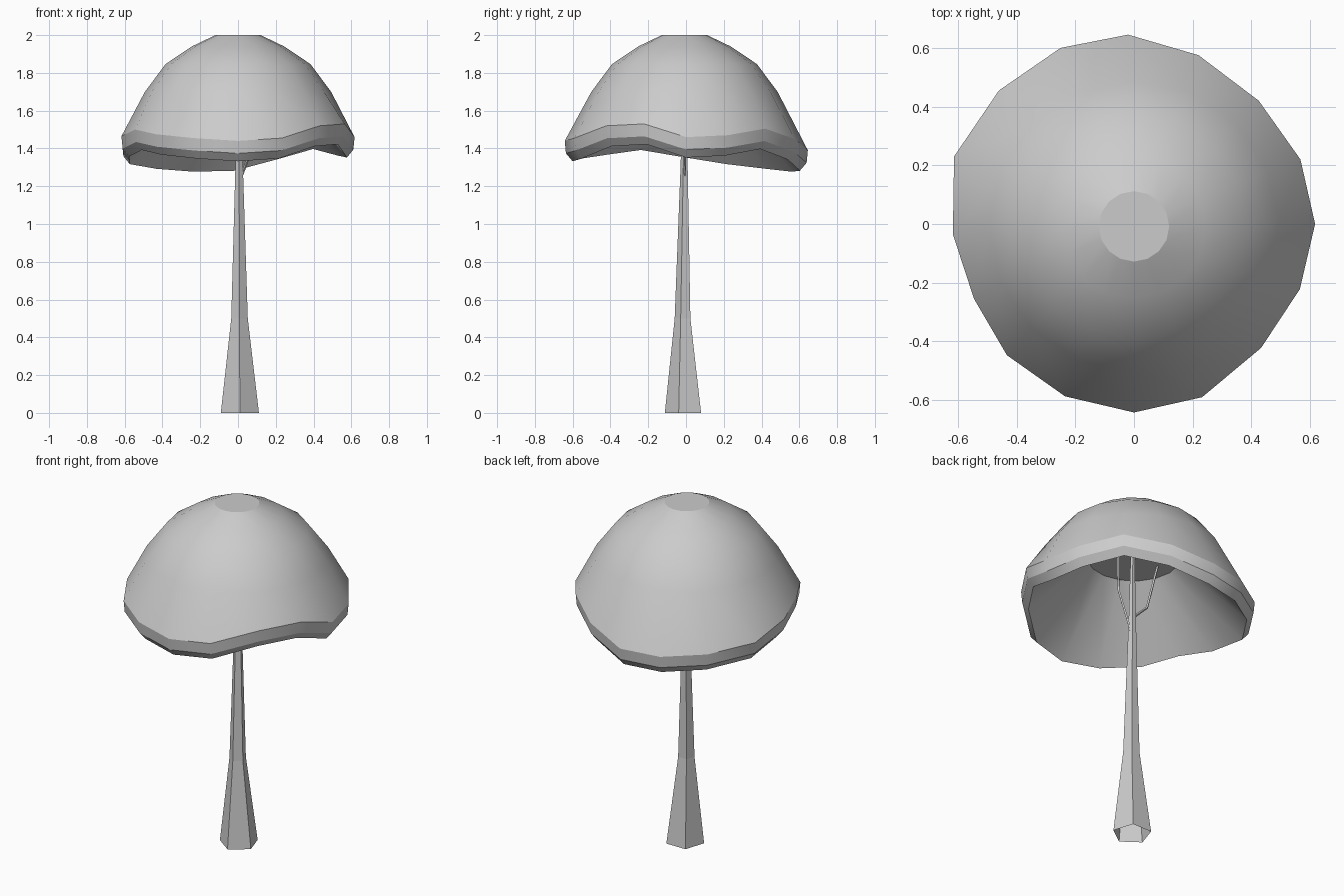
import bpy, bmesh
from math import cos, sin, pi
from mathutils import Vector

if "Cube" in bpy.data.objects:
    bpy.data.objects.remove(bpy.data.objects["Cube"])


def loft(name, rings, caps=False, sharp_rings=None):
    """Skin a list of equal-length point rings; sharp_rings turns on smooth shading."""
    bm = bmesh.new()
    loops = [[bm.verts.new(p) for p in ring] for ring in rings]
    n = len(loops[0])
    for a, b in zip(loops, loops[1:]):
        for i in range(n):
            j = (i + 1) % n
            bm.faces.new((a[i], a[j], b[j], b[i]))
    if caps:
        bm.faces.new(loops[0][::-1])
        bm.faces.new(loops[-1])
    bmesh.ops.recalc_face_normals(bm, faces=bm.faces)
    if sharp_rings:
        for f in bm.faces:
            f.smooth = True
        for k in sharp_rings:
            for i in range(n):
                bm.edges.get((loops[k][i], loops[k][(i + 1) % n])).smooth = False
    me = bpy.data.meshes.new(name)
    bm.to_mesh(me)
    bm.free()
    ob = bpy.data.objects.new(name, me)
    bpy.context.collection.objects.link(ob)


def circle(r, z, n=16, cx=0, cy=0, start=0):
    return [(cx + r * cos(start + 2 * pi * i / n),
             cy + r * sin(start + 2 * pi * i / n), z) for i in range(n)]


# Wavy rim of the canopy: outline (x, y) and height around the edge
outline = [(.617, 0), (.567, .22), (.425, .42), (.22, .575),
           (-.02, .645), (-.25, .6), (-.46, .455), (-.613, .23),
           (-.617, -.035), (-.545, -.255), (-.433, -.447), (-.235, -.587),
           (0, -.642), (.232, -.59), (.433, -.422), (.565, -.222)]
heights = [1.46, 1.47, 1.505, 1.45, 1.39, 1.385, 1.40, 1.425,
           1.465, 1.50, 1.475, 1.455, 1.44, 1.455, 1.52, 1.53]


def rim(scale, drop):
    return [(x * scale, y * scale, z - drop) for (x, y), z in zip(outline, heights)]


# Canopy: dome, thick rim, hollow underside
dome = [circle(r, z, cy=-.008) for r, z in
        ((.12, 2.0), (.245, 1.94), (.383, 1.847), (.493, 1.70))]
loft("canopy", dome + [rim(1, 0), rim(.99, .066), rim(.935, .108), circle(.25, 1.705)],
     caps=True, sharp_rings=(0, 4, 5, 6, 7))

# Trunk: tapering five-sided, open at the base
trunk = [circle(r, z, 5, cx, cy, -pi / 2) for r, z, cx, cy in
         ((.106, 0, .01, -.006), (.046, .5, .008, -.014),
          (.021, 1.3, .006, -.008), (.011, 1.74, .005, -.005))]
loft("trunk", trunk)


# Two thin branches under the canopy
def branch(name, path, radius):
    rings = []
    for k, p in enumerate(path):
        d = (Vector(path[min(k + 1, len(path) - 1)]) - Vector(path[max(k - 1, 0)])).normalized()
        side = d.cross(Vector((0, 1, 0))).normalized()
        up = d.cross(side)
        rings.append([Vector(p) + radius * (side * cos(2 * pi * i / 4) + up * sin(2 * pi * i / 4))
                      for i in range(4)])
    loft(name, rings)


branch("right_branch", [(.01, -.005, 1.23), (.1, -.01, 1.475), (.105, -.01, 1.74)], .007)
branch("left_branch", [(0, -.005, 1.34), (-.09, 0, 1.43), (-.165, .01, 1.74)], .007)
